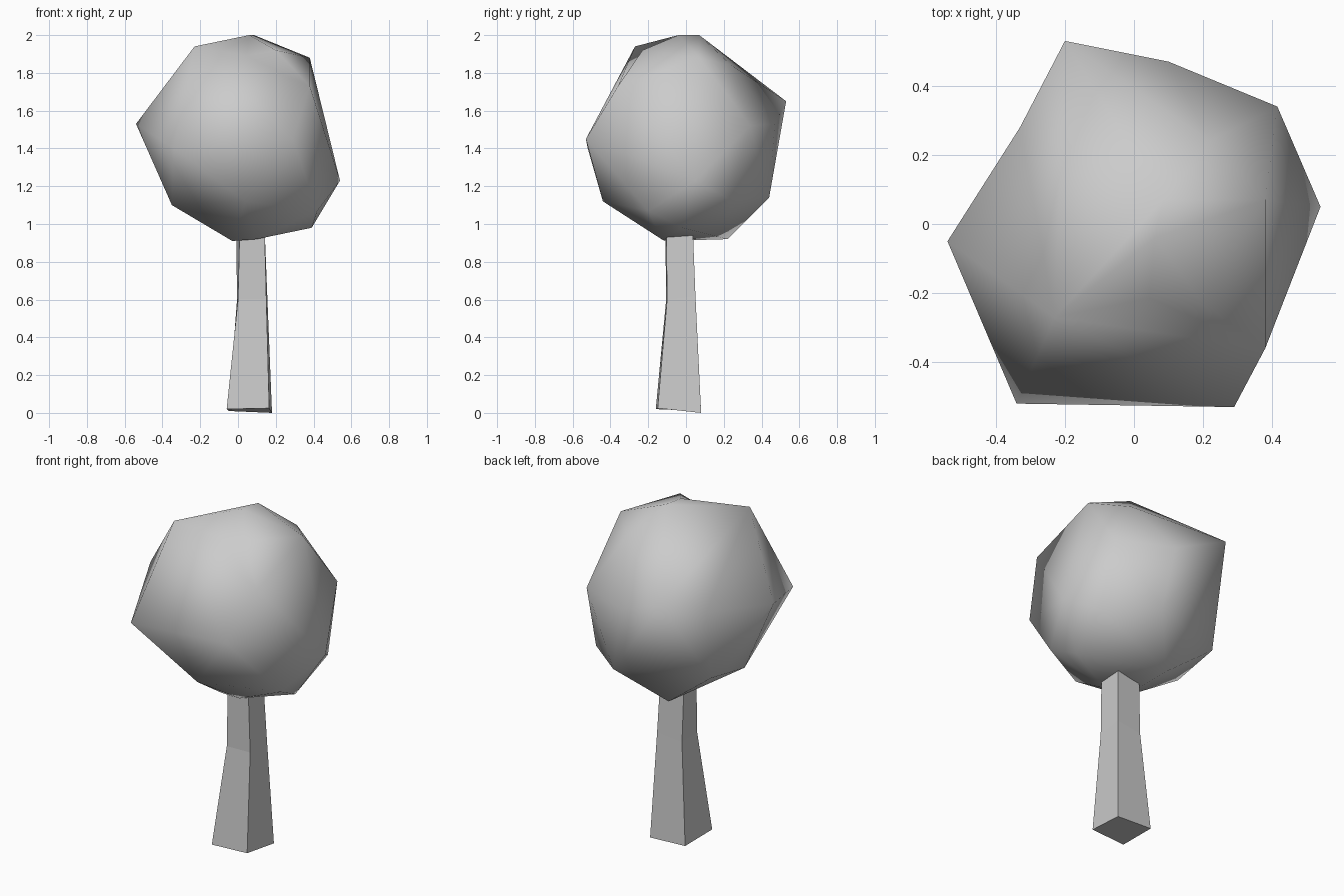
import bpy, bmesh
from mathutils import Vector

if "Cube" in bpy.data.objects:
    bpy.data.objects.remove(bpy.data.objects["Cube"])


def finish(bm, name, smooth):
    bmesh.ops.recalc_face_normals(bm, faces=bm.faces[:])
    for f in bm.faces:
        f.smooth = smooth
    me = bpy.data.meshes.new(name)
    bm.to_mesh(me)
    bm.free()
    ob = bpy.data.objects.new(name, me)
    bpy.context.collection.objects.link(ob)
    return ob


# Trunk: tapering four-sided post with slightly uneven rings
rings = [
    [(-.06, -.16, .02), (.165, -.15, .025), (.18, .08, 0), (-.05, .08, .01)],
    [(0, -.105, .6), (.15, -.1, .6), (.155, .05, .62), (-.005, .045, .6)],
    [(.01, -.11, 1.0), (.14, -.105, 1.0), (.14, .035, 1.0), (-.01, .03, 1.0)],
]
bm = bmesh.new()
vs = [[bm.verts.new(p) for p in r] for r in rings]
for lo, hi in zip(vs, vs[1:]):
    for i in range(4):
        j = (i + 1) % 4
        bm.faces.new((lo[i], lo[j], hi[j], hi[i]))
bm.faces.new(vs[0][::-1])
bm.faces.new(vs[-1])
finish(bm, "trunk", False)

# Crown: irregular ball wrapped around its corner points
corners = [
    # top
    (.06, -.04, 2.0), (.085, .07, 2.0), (.045, -.215, 1.89),
    (-.23, -.27, 1.94), (.2, -.23, 1.92), (.38, .07, 1.88), (.22, .24, 1.84),
    (.38, -.36, 1.73),
    # middle
    (-.2, .53, 1.65), (.1, .47, 1.53), (.415, .34, 1.52), (-.54, -.05, 1.53),
    (-.34, -.52, 1.4), (.29, -.53, 1.45), (.54, .05, 1.23), (-.33, .28, 1.55),
    # bottom
    (.43, .23, 1.13), (.39, -.02, .98), (.42, -.2, 1.07), (.04, -.44, 1.12),
    (-.35, -.05, 1.1), (.17, .44, 1.14), (-.34, .25, 1.15), (-.04, .22, .92),
    (-.03, -.11, .91), (.1, -.13, .92),
]
centre = Vector((0, 0, 1.45))
bm = bmesh.new()
# wrap with the radii evened out, so that shallow dents keep their corners
for p in corners:
    d = Vector(p) - centre
    bm.verts.new(d.normalized() * d.length ** .3)
bmesh.ops.convex_hull(bm, input=bm.verts[:])
for v in bm.verts:
    v.co = centre + v.co.normalized() * v.co.length ** (1 / .3)
loose = [v for v in bm.verts if not v.link_faces]
bmesh.ops.delete(bm, geom=loose, context='VERTS')
finish(bm, "crown", True)
